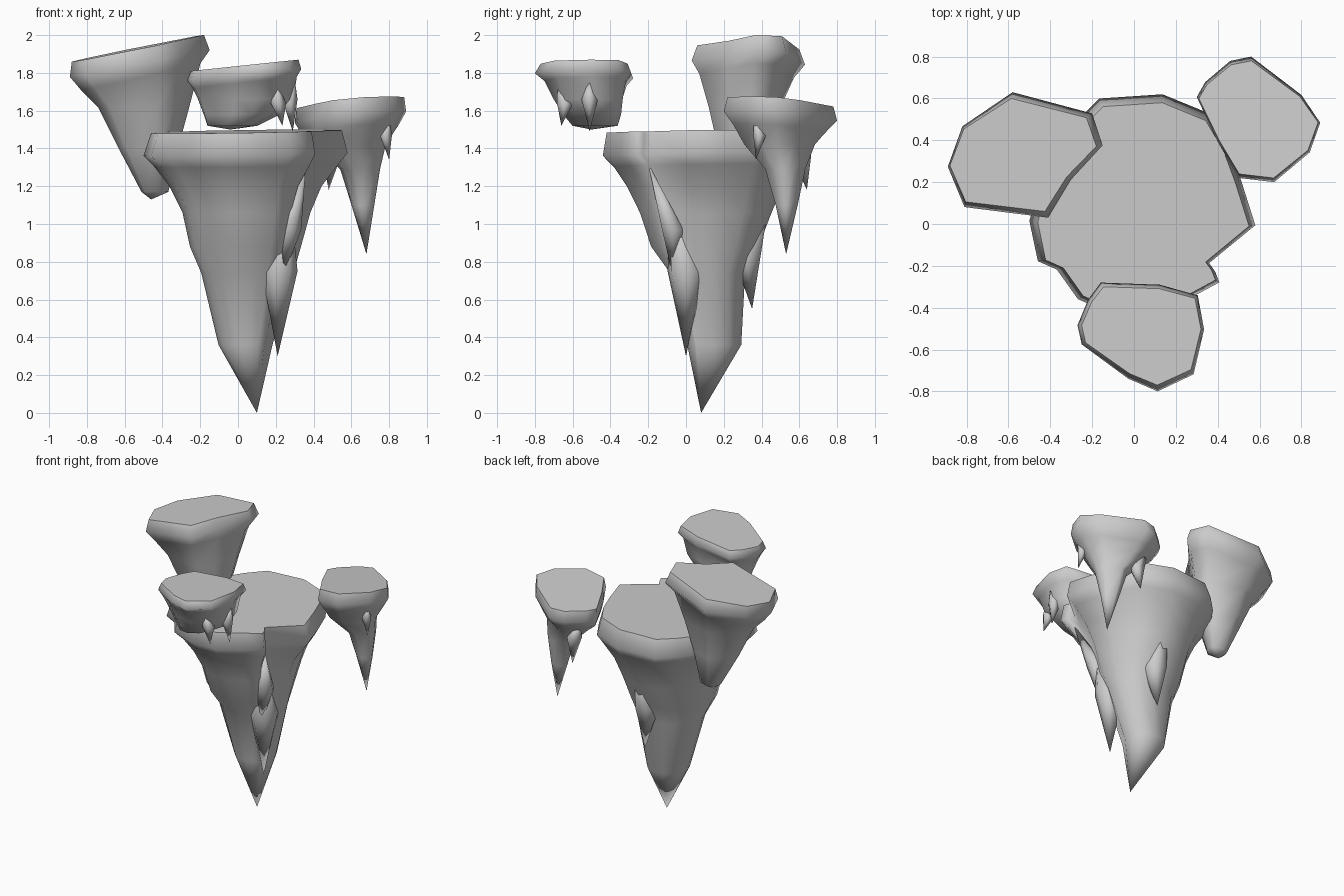
import bpy, bmesh, math
from mathutils import Vector

if "Cube" in bpy.data.objects:
    bpy.data.objects.remove(bpy.data.objects["Cube"])

stone = bpy.data.materials.new("grey stone")
stone.use_nodes = True
GREY = (0.6, 0.6, 0.6, 1)
stone.diffuse_color = GREY
stone.node_tree.nodes["Principled BSDF"].inputs["Base Color"].default_value = GREY


def finish(bm, name):
    bmesh.ops.recalc_face_normals(bm, faces=bm.faces)
    for face in bm.faces:
        face.smooth = True
    mesh = bpy.data.meshes.new(name)
    bm.to_mesh(mesh)
    bm.free()
    mesh.materials.append(stone)
    obj = bpy.data.objects.new(name, mesh)
    bpy.context.collection.objects.link(obj)


def bridge(bm, a, b):
    for i in range(len(a)):
        j = (i + 1) % len(a)
        bm.faces.new((a[i], a[j], b[j], b[i]))


def cap(bm, loop, point):
    end = bm.verts.new(point)
    for i in range(len(loop)):
        bm.faces.new((loop[i], loop[(i + 1) % len(loop)], end))


def island(name, outline, rings, tip, lip_tilt):
    """Loft the outline down through bounding boxes (z, x0, x1, y0, y1) to a tip.
    The lip rings lean with the top plane; lower rings grow rounder."""
    xs, ys = zip(*outline)
    unit = [Vector(((x - min(xs)) / (max(xs) - min(xs)) - 0.5,
                    (y - min(ys)) / (max(ys) - min(ys)) - 0.5)) for x, y in outline]
    bm = bmesh.new()
    loops = []
    for i, (z, x0, x1, y0, y1) in enumerate(rings):
        tx, ty = lip_tilt if i < 3 else (0, 0)
        blend = max(0, i - 1) / len(rings)
        loop = []
        for p in unit:
            q = p.lerp(p.normalized() * 0.52, blend)
            loop.append(bm.verts.new(((x0 + x1) / 2 + q.x * (x1 - x0),
                                      (y0 + y1) / 2 + q.y * (y1 - y0),
                                      z + tx * q.x + ty * q.y)))
        loops.append(loop)
    top = bm.faces.new(loops[0])
    for edge in top.edges:
        edge.smooth = False
    for a, b in zip(loops, loops[1:]):
        bridge(bm, a, b)
    cap(bm, loops[-1], tip)
    finish(bm, name)


def spike(name, root, middle, radius, tip, sides=6):
    """Hanging ridge that grows from a root on the rock and tapers to a tip."""
    bm = bmesh.new()
    ring = [bm.verts.new(Vector(middle) + Vector((math.cos(k * math.tau / sides),
                                                  math.sin(k * math.tau / sides), 0)) * radius)
            for k in range(sides)]
    cap(bm, ring, root)
    cap(bm, ring, tip)
    finish(bm, name)


# Large central island
island("main_island",
       [(-.49, .02), (-.45, -.17), (-.36, -.21), (-.26, -.35), (-.08, -.43), (.12, -.43),
        (.28, -.34), (.41, -.27), (.39, -.22), (.36, -.18), (.58, 0), (.51, .22), (.45, .38),
        (.36, .53), (.14, .62), (-.16, .6), (-.28, .48), (-.42, .28)],
       [(1.49, -.46, .55, -.42, .58), (1.37, -.5, .58, -.44, .62), (1.31, -.44, .53, -.38, .58),
        (1.2, -.36, .44, -.31, .51), (1.06, -.29, .38, -.24, .45), (.88, -.25, .33, -.18, .38),
        (.74, -.19, .29, -.08, .31), (.36, -.1, .18, .01, .29)],
       (.1, .08, 0), (.015, .015))
spike("main_front_spike", (.27, -.08, 1.2), (.215, 0, .75), .1, (.21, 0, .3), 7)
spike("main_side_spike", (.36, -.2, 1.32), (.27, -.07, .97), .065, (.24, -.07, .72))
spike("main_back_spike", (.1, .46, 1.25), (.09, .32, .85), .09, (.09, .35, .55))

# Tall island at the upper left
island("tall_island",
       [(-.89, .28), (-.82, .47), (-.58, .63), (-.2, .53), (-.15, .38), (-.3, .22),
        (-.41, .04), (-.81, .09)],
       [(1.93, -.88, -.18, .06, .6), (1.85, -.89, -.15, .03, .63), (1.78, -.83, -.2, .07, .57),
        (1.62, -.74, -.26, .12, .5), (1.4, -.63, -.32, .17, .45), (1.17, -.51, -.37, .27, .4)],
       (-.46, .33, 1.13), (.14, .01))

# Small shallow island at the front
island("front_island",
       [(-.27, -.48), (-.25, -.57), (-.03, -.73), (.11, -.79), (.28, -.71), (.33, -.5),
        (.3, -.34), (.12, -.29), (-.16, -.28), (-.22, -.36)],
       [(1.84, -.25, .32, -.77, -.3), (1.79, -.27, .335, -.8, -.28), (1.75, -.24, .31, -.75, -.31),
        (1.66, -.21, .29, -.7, -.33), (1.58, -.18, .22, -.65, -.34), (1.52, -.16, .1, -.6, -.36)],
       (-.04, -.5, 1.5), (.06, 0))
spike("front_spike_a", (.3, -.51, 1.77), (.27, -.51, 1.66), .045, (.29, -.51, 1.49), 5)
spike("front_spike_b", (.2, -.68, 1.76), (.21, -.64, 1.64), .045, (.235, -.66, 1.52), 5)

# Island at the back right
island("back_island",
       [(.3, .61), (.34, .68), (.46, .78), (.56, .8), (.8, .62), (.89, .49), (.84, .35),
        (.67, .21), (.5, .23), (.4, .4)],
       [(1.645, .31, .88, .22, .78), (1.57, .3, .89, .2, .8), (1.5, .34, .85, .25, .73),
        (1.42, .4, .78, .31, .68), (1.29, .54, .75, .42, .63), (1.1, .6, .72, .475, .59)],
       (.68, .53, .84), (.05, -.04))
spike("back_island_spike_a", (.42, .64, 1.5), (.49, .61, 1.36), .055, (.48, .64, 1.18), 5)
spike("back_island_spike_b", (.8, .36, 1.57), (.78, .39, 1.47), .035, (.8, .37, 1.34), 5)
